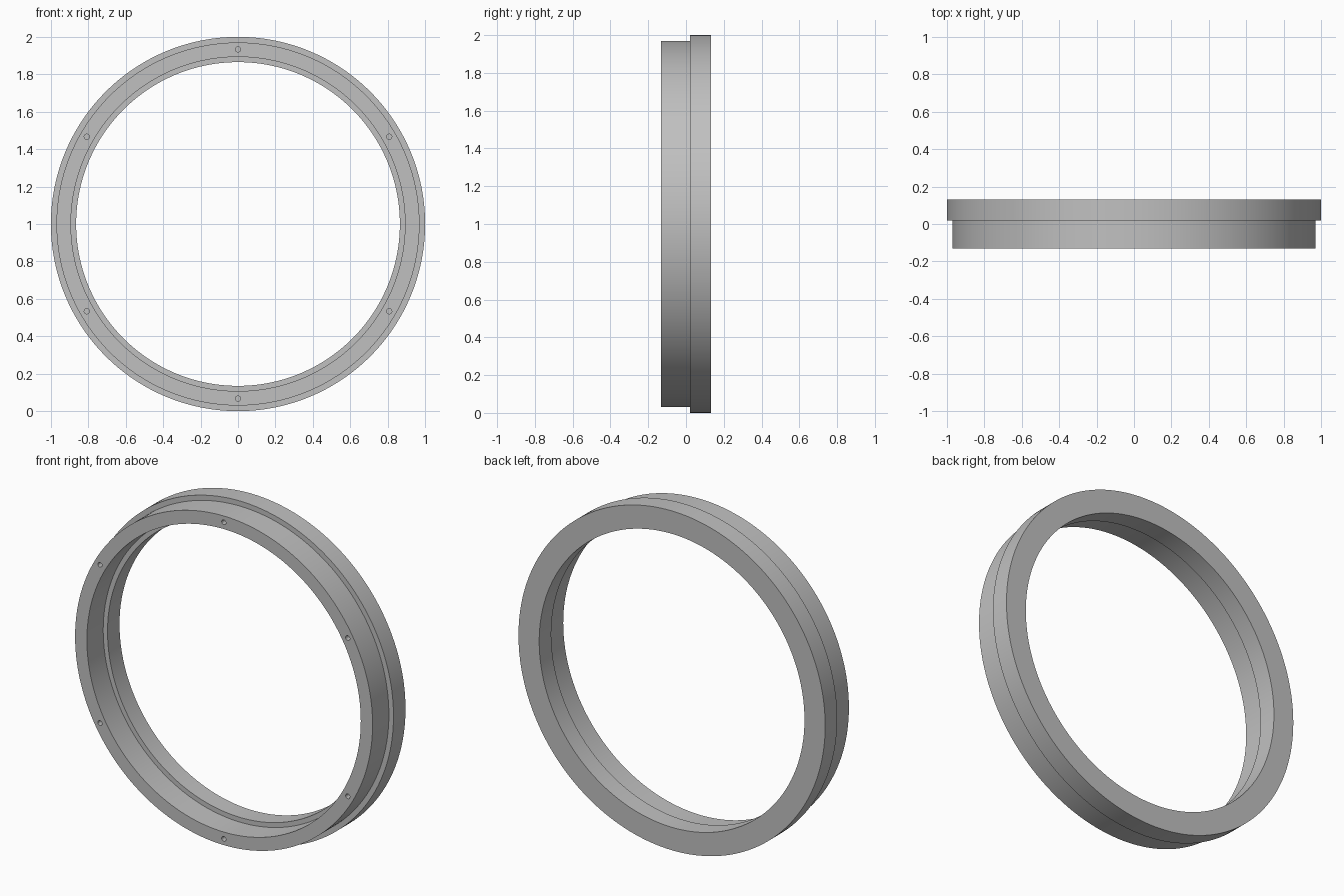
import bpy
import bmesh
from math import cos, sin, pi, radians
from mathutils import Matrix, Vector

cube = bpy.data.objects.get("Cube")
if cube:
    bpy.data.objects.remove(cube, do_unlink=True)

CENTRE_Z = 1.0
FRONT, STEP, BACK = -0.132, 0.02, 0.132

grey = bpy.data.materials.new("plain grey")
grey.use_nodes = True
colour = (0.53, 0.53, 0.53, 1)
grey.diffuse_color = colour
grey.node_tree.nodes["Principled BSDF"].inputs["Base Color"].default_value = colour


def make_object(name, bm):
    bmesh.ops.recalc_face_normals(bm, faces=bm.faces)
    mesh = bpy.data.meshes.new(name)
    bm.to_mesh(mesh)
    bm.free()
    mesh.materials.append(grey)
    obj = bpy.data.objects.new(name, mesh)
    bpy.context.collection.objects.link(obj)
    return obj


# Stepped ring: cross-section (radius, depth) turned about the y axis
section = [(0.893, FRONT), (0.97, FRONT), (0.97, STEP), (1.0, STEP),
           (1.0, BACK), (0.865, BACK), (0.865, STEP), (0.893, STEP)]
bm = bmesh.new()
points = [bm.verts.new((r, y, CENTRE_Z)) for r, y in section]
edges = [bm.edges.new((a, b)) for a, b in zip(points, points[1:] + points[:1])]
bmesh.ops.spin(bm, geom=points + edges, cent=(0, 0, CENTRE_Z), axis=(0, 1, 0),
               angle=2 * pi, steps=180, use_merge=True)
bmesh.ops.remove_doubles(bm, verts=bm.verts, dist=1e-5)
ring = make_object("stepped_ring", bm)

# Six blind screw holes in the front face
HOLE_DEPTH = 0.1
bm = bmesh.new()
for i in range(6):
    a = radians(30 + 60 * i)
    place = Matrix.Translation(Vector((0.933 * cos(a), FRONT, CENTRE_Z + 0.933 * sin(a))))
    bmesh.ops.create_cone(bm, cap_ends=True, segments=24, radius1=0.014, radius2=0.014,
                          depth=2 * HOLE_DEPTH,
                          matrix=place @ Matrix.Rotation(pi / 2, 4, "X"))
cutter = make_object("screw_hole_cutter", bm)
cutter.hide_render = True
cutter.display_type = "WIRE"

cut = ring.modifiers.new("screw holes", "BOOLEAN")
cut.operation = "DIFFERENCE"
cut.solver = "EXACT"
cut.object = cutter

# Apply the cut, then smooth the curved walls and keep the rims crisp
bpy.ops.object.select_all(action="DESELECT")
ring.select_set(True)
bpy.context.view_layer.objects.active = ring
bpy.ops.object.modifier_apply(modifier=cut.name)
bpy.data.objects.remove(cutter, do_unlink=True)
bpy.ops.object.shade_smooth_by_angle(angle=radians(30))
